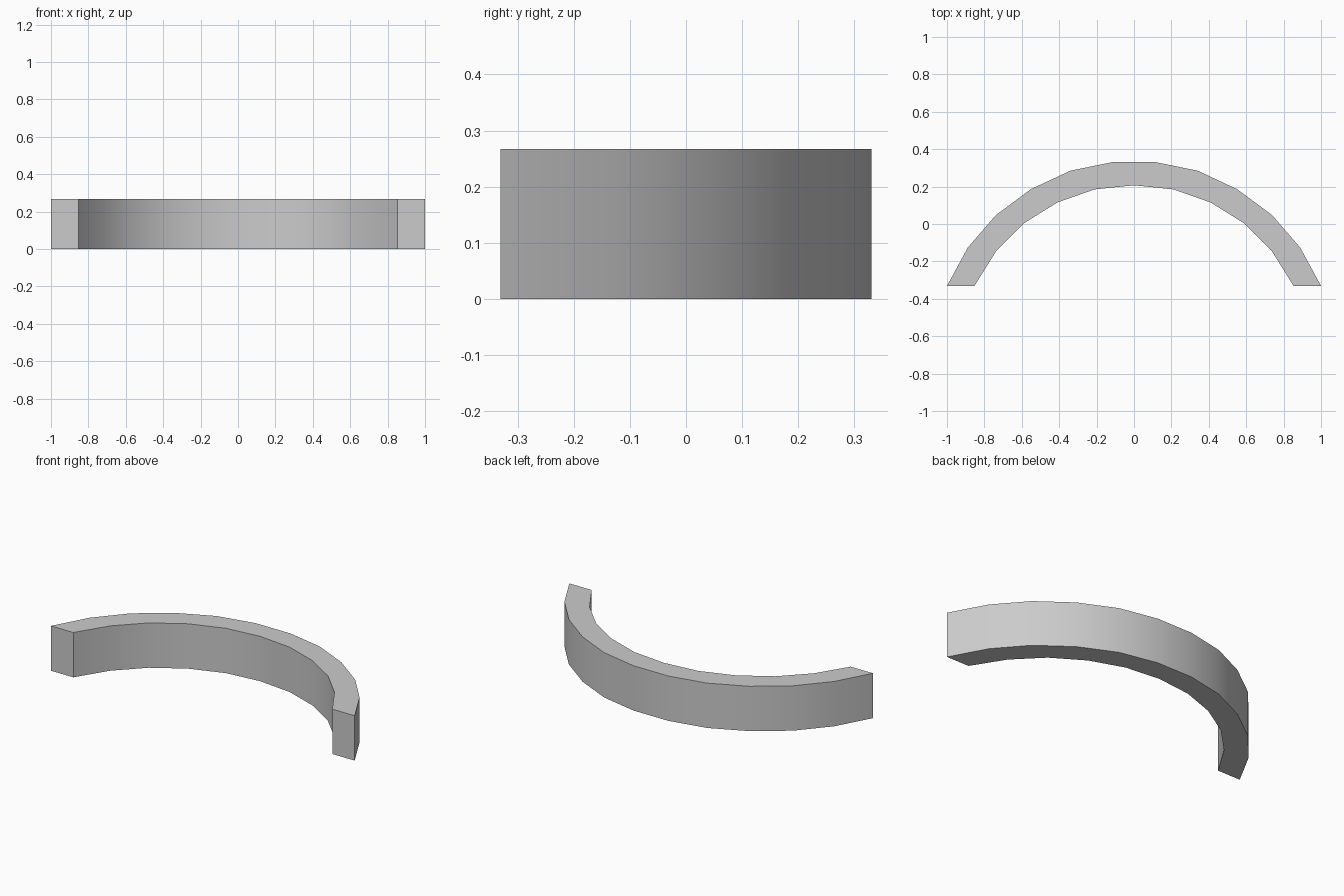
import bpy, bmesh, math

HEIGHT = 0.267

cube = bpy.data.objects.get("Cube")
if cube:
    bpy.data.objects.remove(cube, do_unlink=True)


def make_material(name, colour):
    mat = bpy.data.materials.new(name)
    mat.use_nodes = True
    mat.diffuse_color = colour
    mat.node_tree.nodes["Principled BSDF"].inputs["Base Color"].default_value = colour
    return mat


def mirrored(half):
    """Complete a half outline (centre to +x end) with its -x mirror."""
    return [(-x, y) for x, y in reversed(half) if x > 0] + half


# Plan outline of the curved bar: outer arc and inner arc
outer = mirrored([(0.115, 0.331), (0.34, 0.285), (0.55, 0.187),
                  (0.738, 0.048), (0.888, -0.125), (1.0, -0.331)])
inner = mirrored([(0.0, 0.207), (0.211, 0.185), (0.41, 0.115),
                  (0.59, 0.003), (0.738, -0.147), (0.853, -0.331)])

# Extrude the outline upwards
bm = bmesh.new()
base = bm.faces.new([bm.verts.new((x, y, 0)) for x, y in outer + inner[::-1]])
result = bmesh.ops.extrude_face_region(bm, geom=[base], use_keep_orig=True)
top = [v for v in result["geom"] if isinstance(v, bmesh.types.BMVert)]
bmesh.ops.translate(bm, verts=top, vec=(0, 0, HEIGHT))
bmesh.ops.recalc_face_normals(bm, faces=bm.faces)
mesh = bpy.data.meshes.new("curved_bar")
bm.to_mesh(mesh)
bm.free()

bar = bpy.data.objects.new("curved_bar", mesh)
bpy.context.collection.objects.link(bar)
mesh.materials.append(make_material("light grey", (0.6, 0.6, 0.6, 1)))

# Smooth arcs with crisp rims and ends
bpy.ops.object.select_all(action="DESELECT")
bar.select_set(True)
bpy.context.view_layer.objects.active = bar
bpy.ops.object.shade_smooth_by_angle(angle=math.radians(30))
